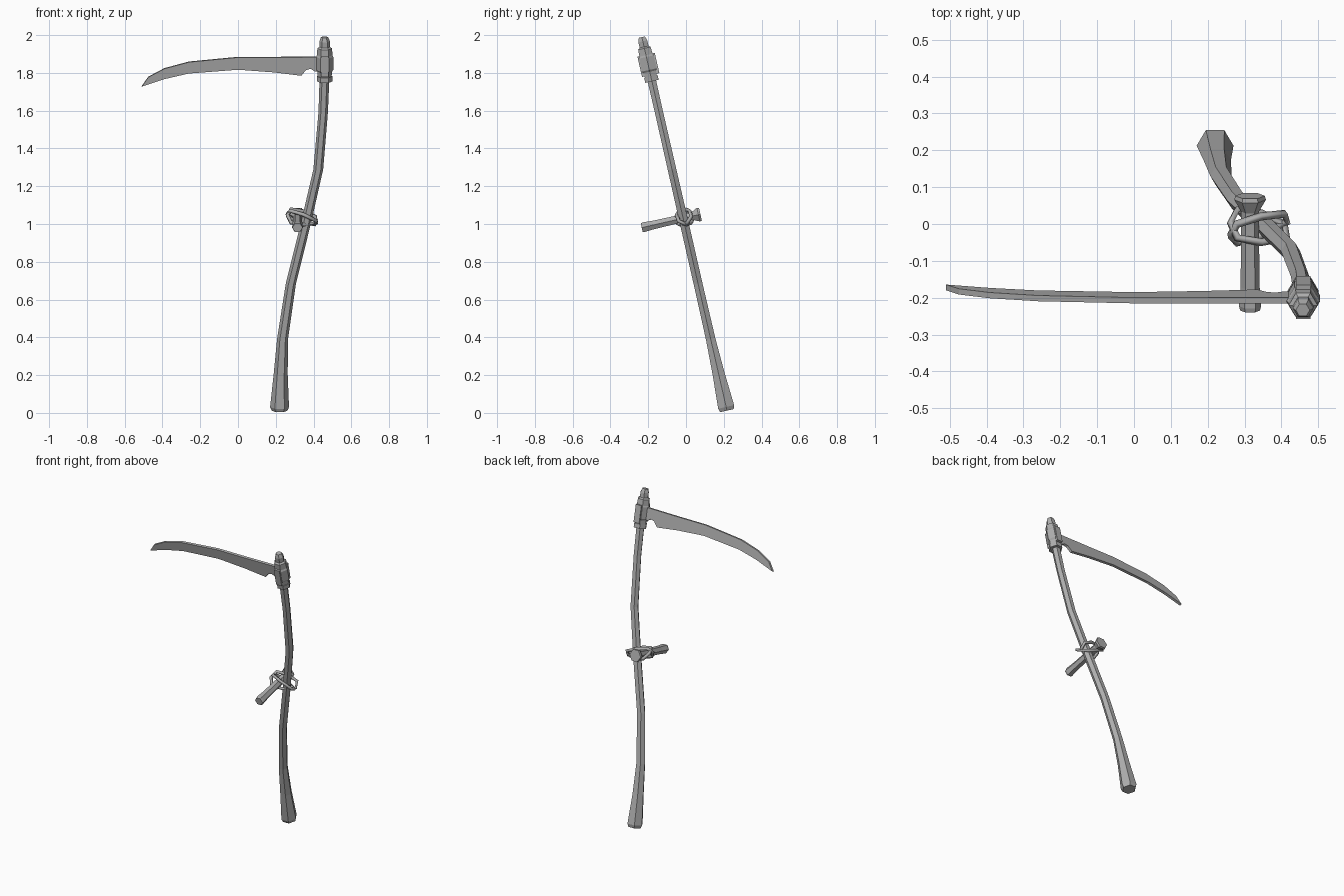
import bpy, bmesh, math
from mathutils import Matrix, Vector

if "Cube" in bpy.data.objects:
    bpy.data.objects.remove(bpy.data.objects["Cube"])

# The whole tool leans forward: local z runs along the shaft, x across, y along the grip
LEAN = Matrix.Translation((0, 0.217, 0.012)) @ Matrix.Rotation(math.radians(12.84), 4, 'X')

# Dark grey shared by every part
grey = bpy.data.materials.new("dark_grey")
grey.diffuse_color = (0.42, 0.42, 0.42, 1)
grey.use_nodes = True
grey.node_tree.nodes["Principled BSDF"].inputs["Base Color"].default_value = grey.diffuse_color


def add(name, data):
    data.materials.append(grey)
    ob = bpy.data.objects.new(name, data)
    bpy.context.collection.objects.link(ob)
    ob.matrix_world = LEAN
    return ob


def finish(name, bm):
    bmesh.ops.recalc_face_normals(bm, faces=bm.faces)
    me = bpy.data.meshes.new(name)
    bm.to_mesh(me)
    bm.free()
    return add(name, me)


def hex_loft(name, stations, side, along):
    """Six-sided loft through (x, distance along axis, radius) stations."""
    bm = bmesh.new()
    rings = []
    for x, d, r in stations:
        ring = []
        for i in range(6):
            a = math.tau * i / 6
            p = Vector((x + r * math.cos(a), 0, 0)) + side(r * math.sin(a)) + along(d)
            ring.append(bm.verts.new(p))
        rings.append(ring)
    for a, b in zip(rings, rings[1:]):
        for i in range(6):
            j = (i + 1) % 6
            bm.faces.new((a[i], a[j], b[j], b[i]))
    bm.faces.new(rings[0])
    bm.faces.new(rings[-1])
    return finish(name, bm)


Y = lambda t: Vector((0, t, 0))
Z = lambda t: Vector((0, 0, t))

# Curved wooden shaft with a chamfered foot
hex_loft("shaft", [(0.22, 0, 0.042), (0.22, 0.02, 0.05), (0.226, 0.2, 0.037),
                   (0.236, 0.39, 0.029), (0.28, 0.69, 0.027), (0.36, 1.02, 0.027),
                   (0.425, 1.31, 0.026), (0.451, 1.62, 0.025), (0.458, 1.81, 0.026),
                   (0.459, 2.005, 0.028), (0.458, 2.028, 0.019)], Y, Z)

# Stepped collar clamping the blade
collar = [(1.788, 0.042), (1.815, 0.042), (1.815, 0.037), (1.84, 0.038), (1.85, 0.046),
          (1.92, 0.046), (1.93, 0.041), (1.967, 0.039), (1.975, 0.028)]
hex_loft("collar", [(0.459, d, r) for d, r in collar], Y, Z)

# Two raised bands running along the front and back of the collar
for y in (-0.038, 0.04):
    bm = bmesh.new()
    bmesh.ops.create_cube(bm, size=1, matrix=Matrix.Translation((0.459, y, 1.877))
                          @ Matrix.Diagonal((0.04, 0.016, 0.11, 1)))
    finish("collar_band", bm)

# Cross grip with flared back end
hex_loft("grip", [(0.315, -0.225, 0.027), (0.315, -0.213, 0.03), (0.315, -0.16, 0.026),
                  (0.315, 0.0, 0.024), (0.315, 0.05, 0.024), (0.315, 0.083, 0.043),
                  (0.315, 0.094, 0.04)], lambda t: Z(1.045 + t), Y)

# Blade: outline in the leaning plane, given as front-view x, z
outline = [(-0.51, 1.73), (-0.475, 1.78), (-0.39, 1.825), (-0.26, 1.86), (0, 1.885),
           (0.2, 1.885), (0.45, 1.887), (0.45, 1.812), (0.405, 1.812), (0.385, 1.825),
           (0.36, 1.818), (0.335, 1.788), (0.19, 1.806), (0, 1.82), (-0.26, 1.80), (-0.39, 1.77)]
bm = bmesh.new()
face = bm.faces.new([bm.verts.new((x, -0.006, (z - 0.014) / 0.975)) for x, z in outline])
new = bmesh.ops.extrude_face_region(bm, geom=[face])["geom"]
bmesh.ops.translate(bm, vec=(0, 0.016, 0), verts=[v for v in new if isinstance(v, bmesh.types.BMVert)])
finish("blade", bm)

# Two crossed cord loops tying grip and shaft
loop = [(0.262, 0.0), (0.28, 0.044), (0.345, 0.046), (0.408, 0.026),
        (0.415, -0.016), (0.345, -0.044), (0.28, -0.044)]
for sign in (1, -1):
    cu = bpy.data.curves.new("cord", 'CURVE')
    cu.dimensions = '3D'
    cu.bevel_depth = 0.011
    cu.bevel_resolution = 0
    sp = cu.splines.new('POLY')
    sp.points.add(len(loop) - 1)
    for p, (x, d) in zip(sp.points, loop):
        y = 0.006 + 0.75 * d + sign * 0.25 * (x - 0.335)
        p.co = (x, y, 1.045 + sign * 0.65 * d - 0.25 * (x - 0.335), 1)
    sp.use_cyclic_u = True
    add("cord_loop", cu)
